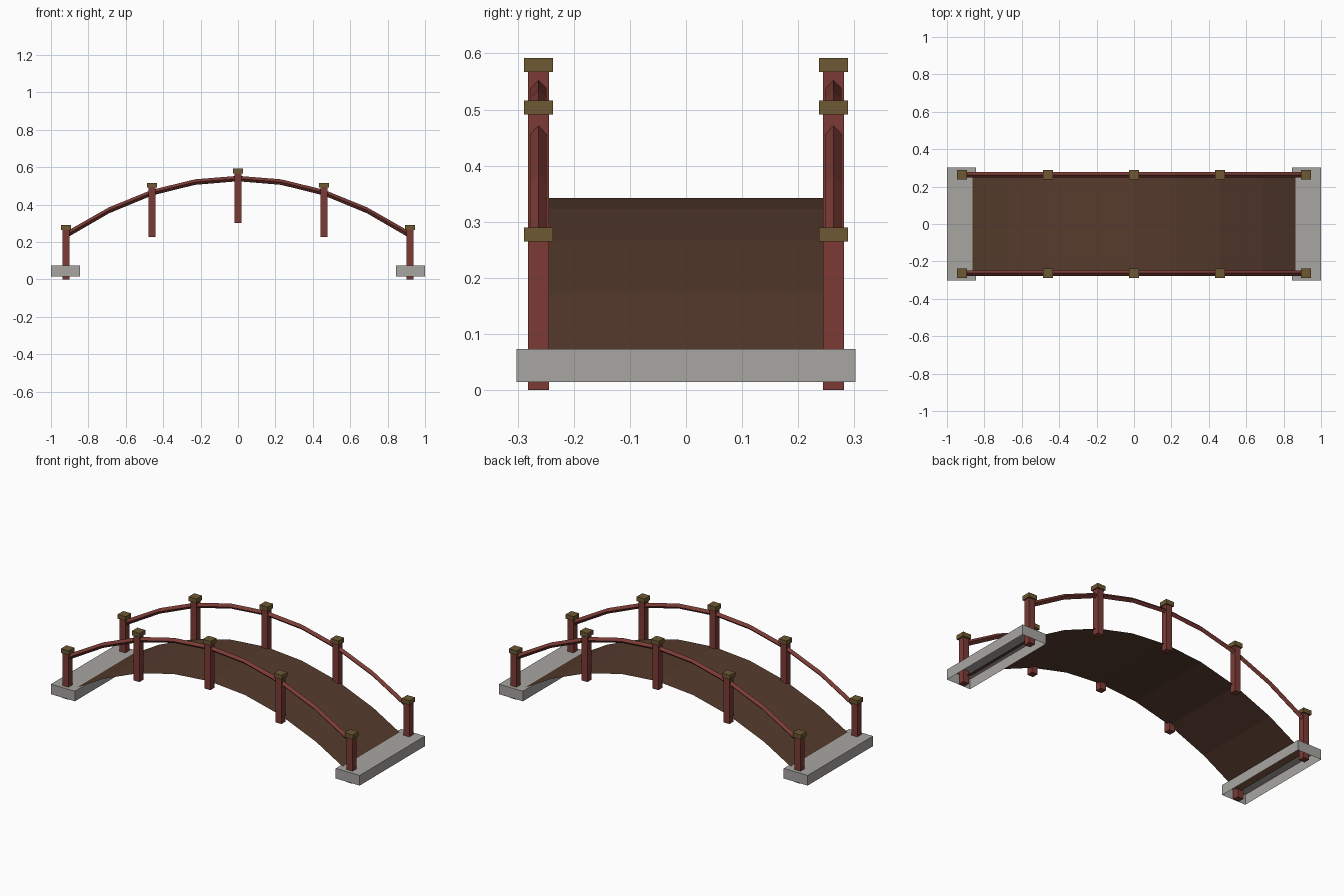
import bpy
import bmesh
from math import hypot

if "Cube" in bpy.data.objects:
    bpy.data.objects.remove(bpy.data.objects["Cube"])

SPAN, RISE, SIDE = 0.92, 0.302, 0.263   # half span, arch height, railing offset
SEGMENTS = 8
STATIONS = [SPAN * (2 * i / SEGMENTS - 1) for i in range(SEGMENTS + 1)]


def arch(x):
    return RISE * (1 - (x / SPAN) ** 2)


def slope(x):
    return -2 * RISE * x / SPAN ** 2


def material(name, colour):
    mat = bpy.data.materials.new(name)
    mat.use_nodes = True
    rgba = (*colour, 1)
    mat.diffuse_color = rgba
    bsdf = next(n for n in mat.node_tree.nodes if n.type == 'BSDF_PRINCIPLED')
    bsdf.inputs["Base Color"].default_value = rgba
    return mat


stone = material("grey_stone", (0.39, 0.38, 0.36))
red = material("red_timber", (0.20, 0.044, 0.036))
planks = material("brown_planks", (0.093, 0.044, 0.026))
brass = material("olive_brass", (0.155, 0.098, 0.032))


def finish(name, bm, mat):
    mesh = bpy.data.meshes.new(name)
    bm.to_mesh(mesh)
    bm.free()
    mesh.materials.append(mat)
    obj = bpy.data.objects.new(name, mesh)
    bpy.context.collection.objects.link(obj)
    return obj


def box(name, centre, size, mat, open_bottom=False):
    bm = bmesh.new()
    bmesh.ops.create_cube(bm, size=1)
    bmesh.ops.scale(bm, vec=size, verts=bm.verts)
    bmesh.ops.translate(bm, vec=centre, verts=bm.verts)
    if open_bottom:
        bm.normal_update()
        under = [f for f in bm.faces if f.normal.z < -0.9]
        bmesh.ops.delete(bm, geom=under, context='FACES_ONLY')
    return finish(name, bm, mat)


# Arched deck: a thin sheet of straight facets
bm = bmesh.new()
rows = [[bm.verts.new((x, y, 0.04 + arch(x))) for y in (-SIDE, SIDE)]
        for x in STATIONS]
for a, b in zip(rows, rows[1:]):
    bm.faces.new((a[0], b[0], b[1], a[1]))
finish("deck", bm, planks)


# Handrail: a diamond section swept along the arch
def handrail(name, y, radius=0.0145):
    bm = bmesh.new()
    rings = []
    for x in STATIONS:
        z, k = 0.237 + arch(x), slope(x)
        tall = radius * hypot(1, k)
        rings.append([bm.verts.new((x, y + dy * radius, z + dz * tall))
                      for dy, dz in ((1, 0), (0, 1), (-1, 0), (0, -1))])
    for a, b in zip(rings, rings[1:]):
        for i in range(4):
            j = (i + 1) % 4
            bm.faces.new((a[i], a[j], b[j], b[i]))
    bm.faces.new(rings[0])
    bm.faces.new(rings[-1])
    bmesh.ops.recalc_face_normals(bm, faces=bm.faces)
    finish(name, bm, red)


# Railings: posts with square caps at every other station
for side, y in (("front", -SIDE), ("back", SIDE)):
    handrail(side + "_handrail", y)
    for n, x in enumerate(STATIONS[::2], 1):
        z = arch(x)
        box(f"{side}_post_{n}", (x, y, z + 0.1375), (0.037, 0.037, 0.275), red)
        box(f"{side}_post_cap_{n}", (x, y, z + 0.2775), (0.052, 0.052, 0.025), brass)

# Stone footings, hollow underneath
for side, s in (("left", 1), ("right", -1)):
    box(side + "_footing", (s * 0.9225, 0, 0.0435), (0.155, 0.605, 0.059),
        stone, open_bottom=True)
